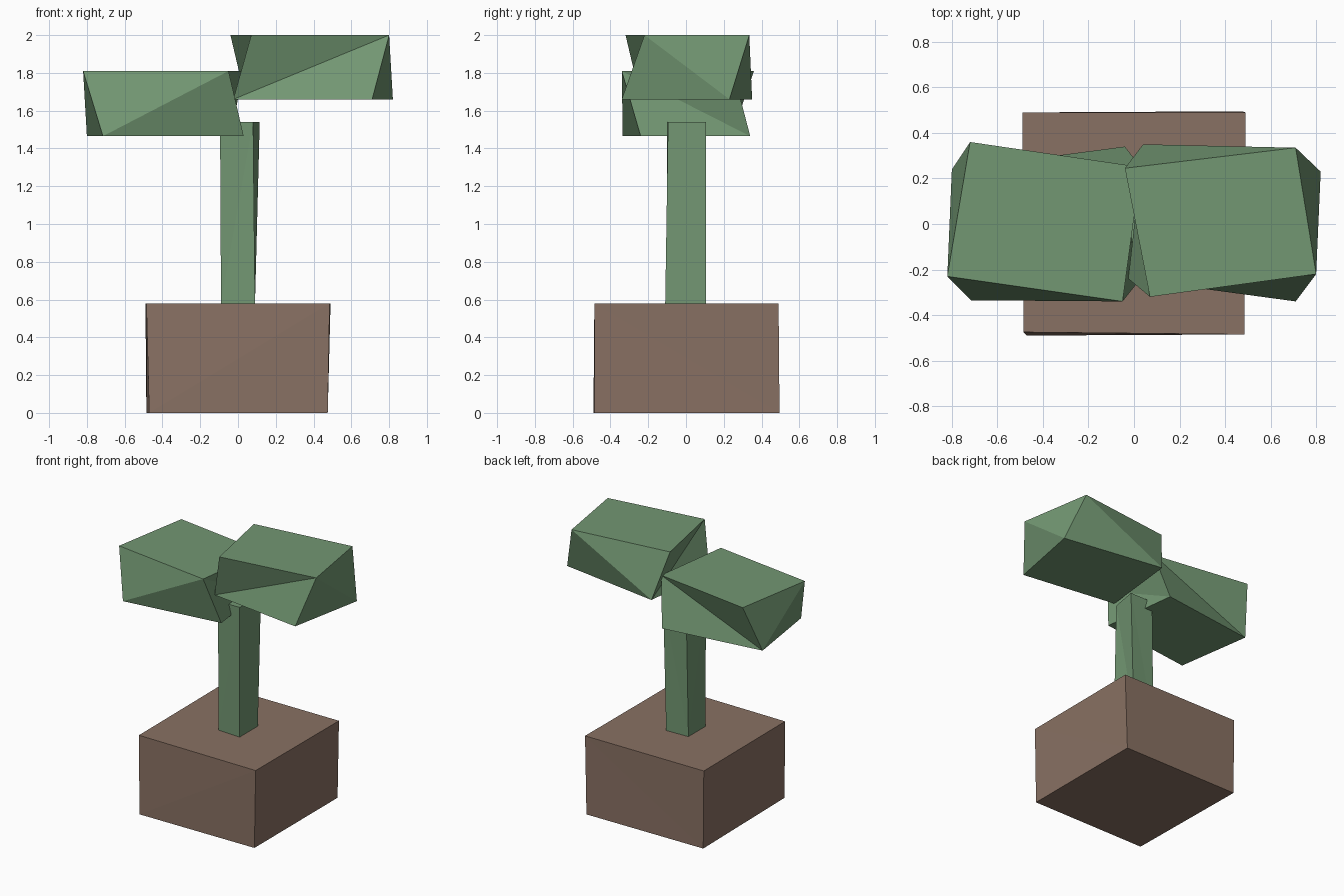
import bpy
import bmesh

if "Cube" in bpy.data.objects:
    bpy.data.objects.remove(bpy.data.objects["Cube"])


def material(name, color):
    mat = bpy.data.materials.new(name)
    mat.diffuse_color = (*color, 1)
    mat.use_nodes = True
    mat.node_tree.nodes["Principled BSDF"].inputs["Base Color"].default_value = mat.diffuse_color
    return mat


def twisted_block(name, z0, z1, bottom, top, mat):
    """Four-sided block; corners run front-left, front-right, back-right, back-left."""
    bm = bmesh.new()
    b = [bm.verts.new((x, y, z0)) for x, y in bottom]
    t = [bm.verts.new((x, y, z1)) for x, y in top]
    bm.faces.new(b[::-1])
    bm.faces.new(t)
    # Each twisted side is folded along one diagonal
    for i, rising in enumerate((True, False, False, True)):
        j = (i + 1) % 4
        if rising:
            bm.faces.new((b[i], b[j], t[j]))
            bm.faces.new((b[i], t[j], t[i]))
        else:
            bm.faces.new((b[i], b[j], t[i]))
            bm.faces.new((b[j], t[j], t[i]))
    mesh = bpy.data.meshes.new(name)
    bm.to_mesh(mesh)
    bm.free()
    mesh.materials.append(mat)
    obj = bpy.data.objects.new(name, mesh)
    bpy.context.collection.objects.link(obj)
    return obj


green = material("leaf_green", (0.17, 0.31, 0.17))
brown = material("pot_brown", (0.25, 0.165, 0.125))

# Pot
twisted_block("pot", 0, 0.58,
              [(-0.47, -0.49), (0.475, -0.485), (0.475, 0.495), (-0.485, 0.49)],
              [(-0.485, -0.475), (0.485, -0.485), (0.49, 0.49), (-0.49, 0.49)], brown)

# Stem
twisted_block("stem", 0.58, 1.54,
              [(-0.09, -0.10), (0.09, -0.11), (0.09, 0.105), (-0.09, 0.10)],
              [(-0.095, -0.10), (0.08, -0.095), (0.115, 0.105), (-0.075, 0.105)], green)

# Lower left foliage block
twisted_block("left_foliage", 1.465, 1.81,
              [(-0.715, -0.335), (0.03, -0.24), (-0.04, 0.34), (-0.80, 0.24)],
              [(-0.82, -0.23), (-0.05, -0.34), (0.03, 0.25), (-0.72, 0.36)], green)

# Upper right foliage block
twisted_block("right_foliage", 1.66, 2.0,
              [(-0.025, -0.24), (0.71, -0.34), (0.82, 0.23), (0.04, 0.35)],
              [(0.07, -0.32), (0.80, -0.22), (0.71, 0.335), (-0.04, 0.245)], green)
